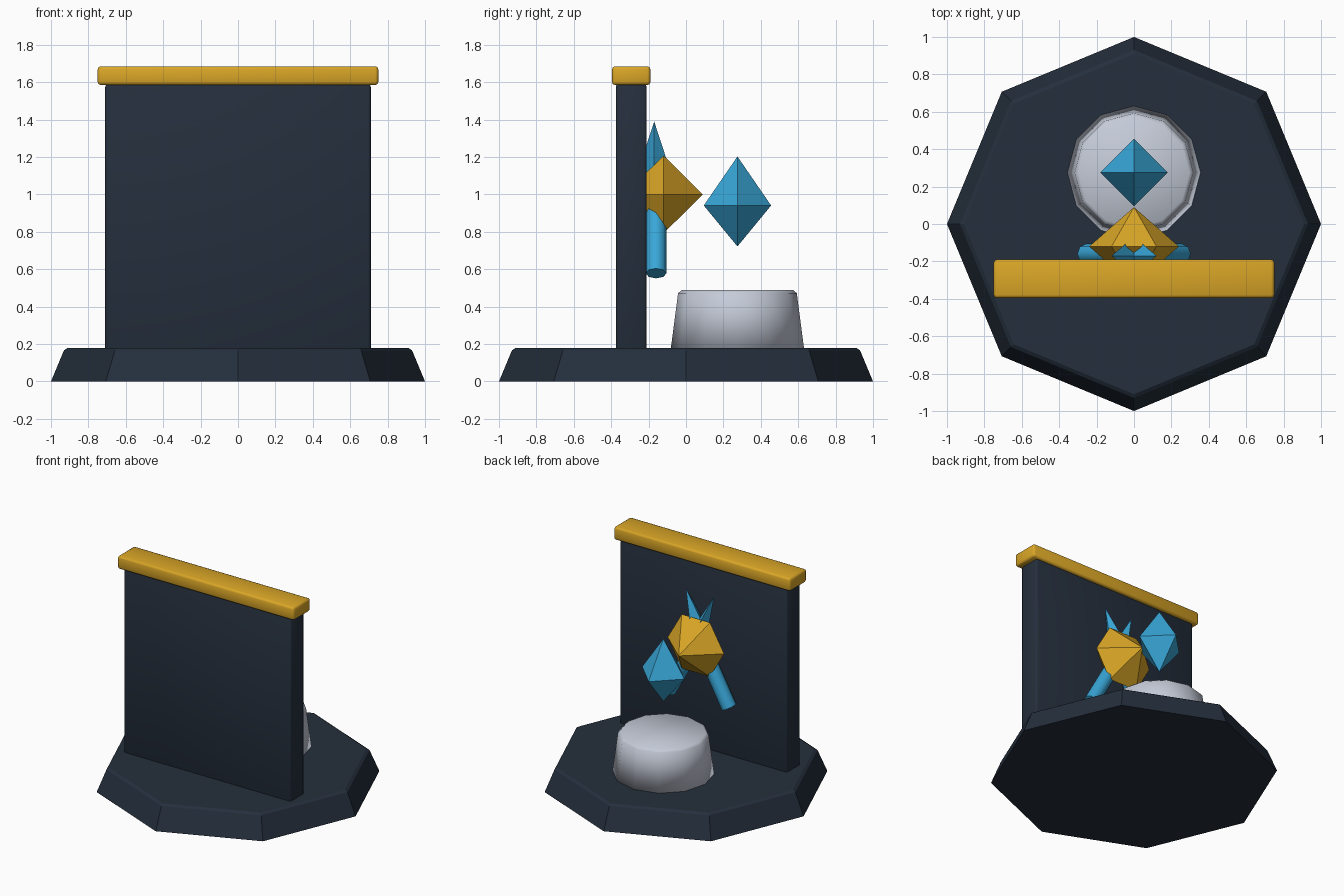
import bpy
import bmesh
from math import pi
from mathutils import Matrix, Vector

cube = bpy.data.objects.get("Cube")
if cube:
    bpy.data.objects.remove(cube, do_unlink=True)


def material(name, color):
    mat = bpy.data.materials.new(name)
    mat.use_nodes = True
    mat.diffuse_color = (*color, 1)
    node = next(n for n in mat.node_tree.nodes if n.type == 'BSDF_PRINCIPLED')
    node.inputs["Base Color"].default_value = (*color, 1)
    return mat


navy = material("dark navy", (0.018, 0.028, 0.046))
gold = material("gold", (0.70, 0.38, 0.02))
blue = material("sky blue", (0.04, 0.38, 0.68))
silver = material("pale silver", (0.56, 0.60, 0.69))


def finish(name, bm, mat, smooth=False):
    bmesh.ops.recalc_face_normals(bm, faces=bm.faces)
    mesh = bpy.data.meshes.new(name)
    bm.to_mesh(mesh)
    bm.free()
    mesh.materials.append(mat)
    for face in mesh.polygons:
        face.use_smooth = smooth
    obj = bpy.data.objects.new(name, mesh)
    bpy.context.collection.objects.link(obj)
    return obj


def bevel(bm, edges, width, segments=1):
    bmesh.ops.bevel(bm, geom=edges, offset=width, segments=segments,
                    profile=0.5, affect='EDGES')


def box(name, center, size, width, mat):
    bm = bmesh.new()
    bmesh.ops.create_cube(bm, size=1, matrix=Matrix.LocRotScale(center, None, Vector(size)))
    bevel(bm, bm.edges[:], width, 2)
    return finish(name, bm, mat, True)


def plinth(name, sides, r_low, r_high, z_low, z_high, y, width, mat, smooth):
    """Tapered prism with a bevelled top rim."""
    bm = bmesh.new()
    bmesh.ops.create_cone(bm, cap_ends=True, segments=sides, radius1=r_low,
                          radius2=r_high, depth=z_high - z_low,
                          matrix=Matrix.Translation((0, y, (z_low + z_high) / 2)))
    rim = [e for e in bm.edges if all(v.co.z > z_high - 0.001 for v in e.verts)]
    bevel(bm, rim, width, 1)
    return finish(name, bm, mat, smooth)


def bipyramid(name, sides, radius, up, down, matrix, mat):
    """Two pyramids joined at a shared ring."""
    bm = bmesh.new()
    ring = bmesh.ops.create_circle(bm, segments=sides, radius=radius)["verts"]
    for height in (up, -down):
        tip = bm.verts.new((0, 0, height))
        for i, vert in enumerate(ring):
            bm.faces.new((vert, ring[(i + 1) % sides], tip))
    bm.transform(matrix)
    return finish(name, bm, mat)


def rod(name, start, end, r1, r2, sides, mat, smooth=False, squash=1):
    """Straight cylinder or cone between two points."""
    start, end = Vector(start), Vector(end)
    axis = (end - start).normalized()
    depth_dir = Vector((0, 1, 0))
    frame = Matrix((depth_dir.cross(axis), depth_dir, axis)).transposed().to_4x4()
    bm = bmesh.new()
    bmesh.ops.create_cone(bm, cap_ends=True, segments=sides, radius1=r1, radius2=r2,
                          depth=(end - start).length,
                          matrix=Matrix.Translation((start + end) / 2) @ frame
                          @ Matrix.Diagonal((squash, 1, 1, 1)))
    bmesh.ops.remove_doubles(bm, verts=bm.verts, dist=0.0001)
    obj = finish(name, bm, mat, smooth)
    if smooth:
        for face in obj.data.polygons:
            face.use_smooth = abs(face.normal.dot(axis)) < 0.9
    return obj


# Octagonal base
plinth("base", 8, 1.0, 0.925, 0, 0.18, 0, 0.014, navy, False)

# Back wall and its cap
box("wall", (0, -0.293, 0.875), (1.42, 0.165, 1.43), 0.015, navy)
box("wall_cap", (0, -0.293, 1.635), (1.5, 0.205, 0.1), 0.016, gold)

# Round pedestal with floating crystal
plinth("pedestal", 12, 0.357, 0.315, 0.17, 0.49, 0.275, 0.018, silver, True)
bipyramid("crystal", 4, 0.18, 0.262, 0.219, Matrix.Translation((0, 0.275, 0.941)), blue)

# Wall emblem: faceted gem, two handles and two spikes
gem = Matrix.Translation((0, -0.12, 1.0)) @ Matrix.Rotation(-pi / 2, 4, 'X')
gem = gem @ Matrix.Rotation(pi / 6, 4, 'Z')
obj = bipyramid("emblem_gem", 6, 0.24, 0.21, 0.21, gem, gold)
# Turn the ring so that two corners lie level
center = Vector((0, -0.12, 1.0))
ring_tilt = max(abs(v.co.x) for v in obj.data.vertices)
if ring_tilt < 0.23:
    turn = Matrix.Rotation(pi / 6, 4, 'Y')
    obj.data.transform(Matrix.Translation(center) @ turn @ Matrix.Translation(-center))

for side, s in (("left", 1), ("right", -1)):
    rod("emblem_handle_" + side, (s * 0.255, -0.16, 0.578), (s * 0.02, -0.16, 1.0),
        0.055, 0.055, 8, blue, smooth=True)
    rod("emblem_spike_" + side, (s * 0.02, -0.17, 1.13), (s * 0.12, -0.17, 1.39),
        0.085, 0, 4, blue, squash=0.6)
